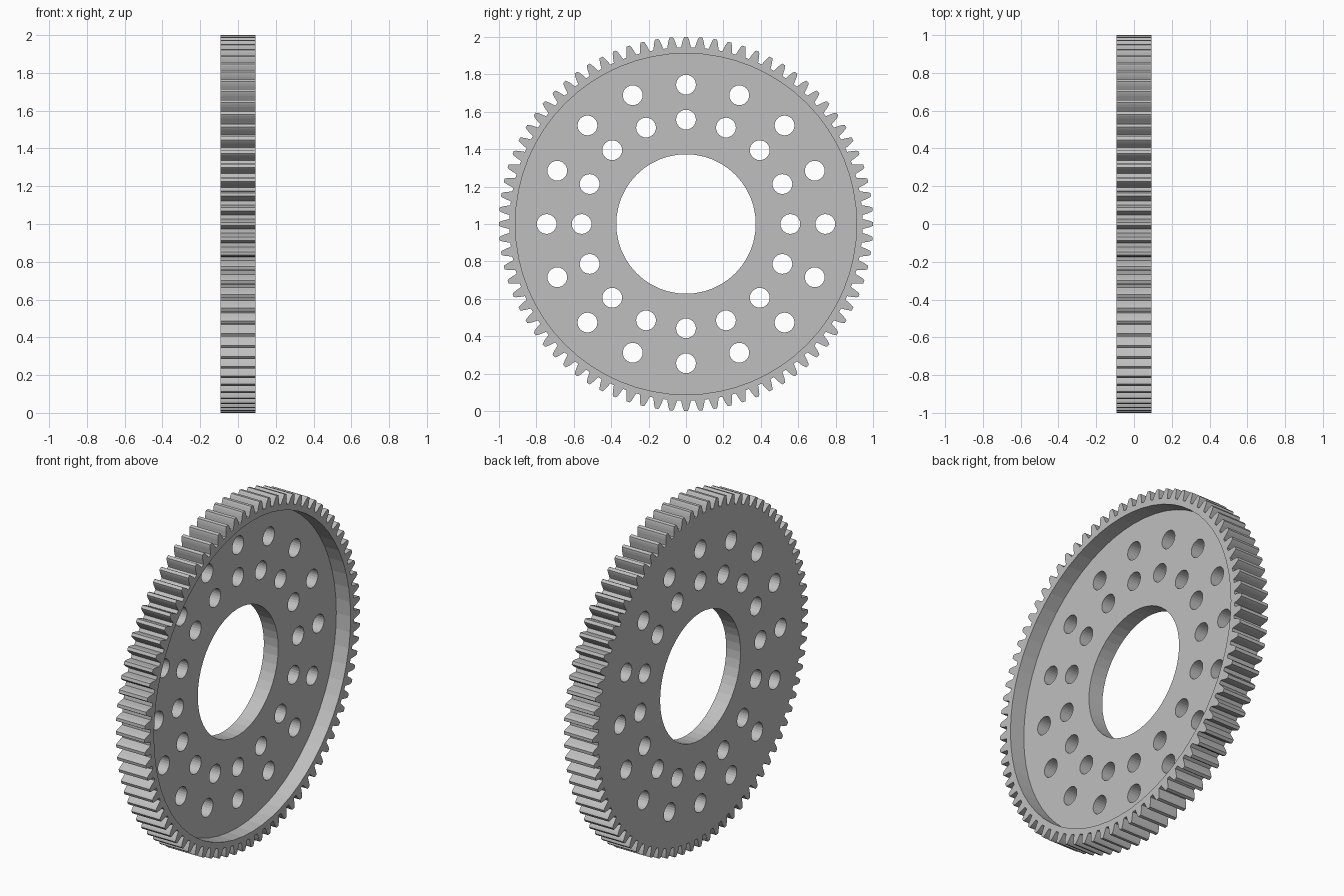
import bpy, bmesh, math

if "Cube" in bpy.data.objects:
    bpy.data.objects.remove(bpy.data.objects["Cube"])

TEETH = 80
X0, X1, FLOOR = -0.093, 0.093, 0.0
CZ = 1.0

mat = bpy.data.materials.new("plain grey")
mat.diffuse_color = (0.52, 0.52, 0.52, 1)
mat.use_nodes = True
mat.node_tree.nodes["Principled BSDF"].inputs["Base Color"].default_value = mat.diffuse_color


def circle(r, n, cy=0.0, cz=0.0):
    return [(cy + r * math.cos(2 * math.pi * i / n), cz + r * math.sin(2 * math.pi * i / n)) for i in range(n)]


def tooth_outline():
    # (radius, half width as fraction of pitch) for one flank
    flank = [(0.944, 0.36), (0.953, 0.325), (0.976, 0.245), (0.990, 0.18), (1.0, 0.115)]
    prof = [(r, -f) for r, f in flank] + [(r, f) for r, f in reversed(flank)]
    step = 2 * math.pi / TEETH
    return [(r * math.cos(step * (i + f)), r * math.sin(step * (i + f)))
            for i in range(TEETH) for r, f in prof]


def plate(name, loops, xa, xb):
    """Flat plate with holes: first loop is the outline, the rest are openings."""
    bm = bmesh.new()
    edges = []
    for pts in loops:
        vs = [bm.verts.new((xa, y, z + CZ)) for y, z in pts]
        edges += [bm.edges.new((vs[i], vs[(i + 1) % len(vs)])) for i in range(len(vs))]
    bmesh.ops.triangle_fill(bm, edges=edges, use_beauty=True, use_dissolve=False)
    res = bmesh.ops.extrude_face_region(bm, geom=bm.faces[:], use_keep_orig=True)
    moved = [g for g in res["geom"] if isinstance(g, bmesh.types.BMVert)]
    bmesh.ops.translate(bm, verts=moved, vec=(xb - xa, 0, 0))
    bmesh.ops.recalc_face_normals(bm, faces=bm.faces[:])
    me = bpy.data.meshes.new(name)
    bm.to_mesh(me)
    bm.free()
    me.materials.append(mat)
    ob = bpy.data.objects.new(name, me)
    bpy.context.collection.objects.link(ob)
    return ob


# toothed ring, full width
plate("toothed_rim", [tooth_outline(), circle(0.912, 64)], X0, X1)

# thin web with central bore and two rings of round holes
holes = [circle(0.373, 48)]
for ring in (0.558, 0.745):
    for k in range(16):
        a = 2 * math.pi * k / 16
        holes.append(circle(0.053, 24, ring * math.cos(a), ring * math.sin(a)))
plate("web_disc", [circle(0.912, 64)] + holes, X0, FLOOR)
